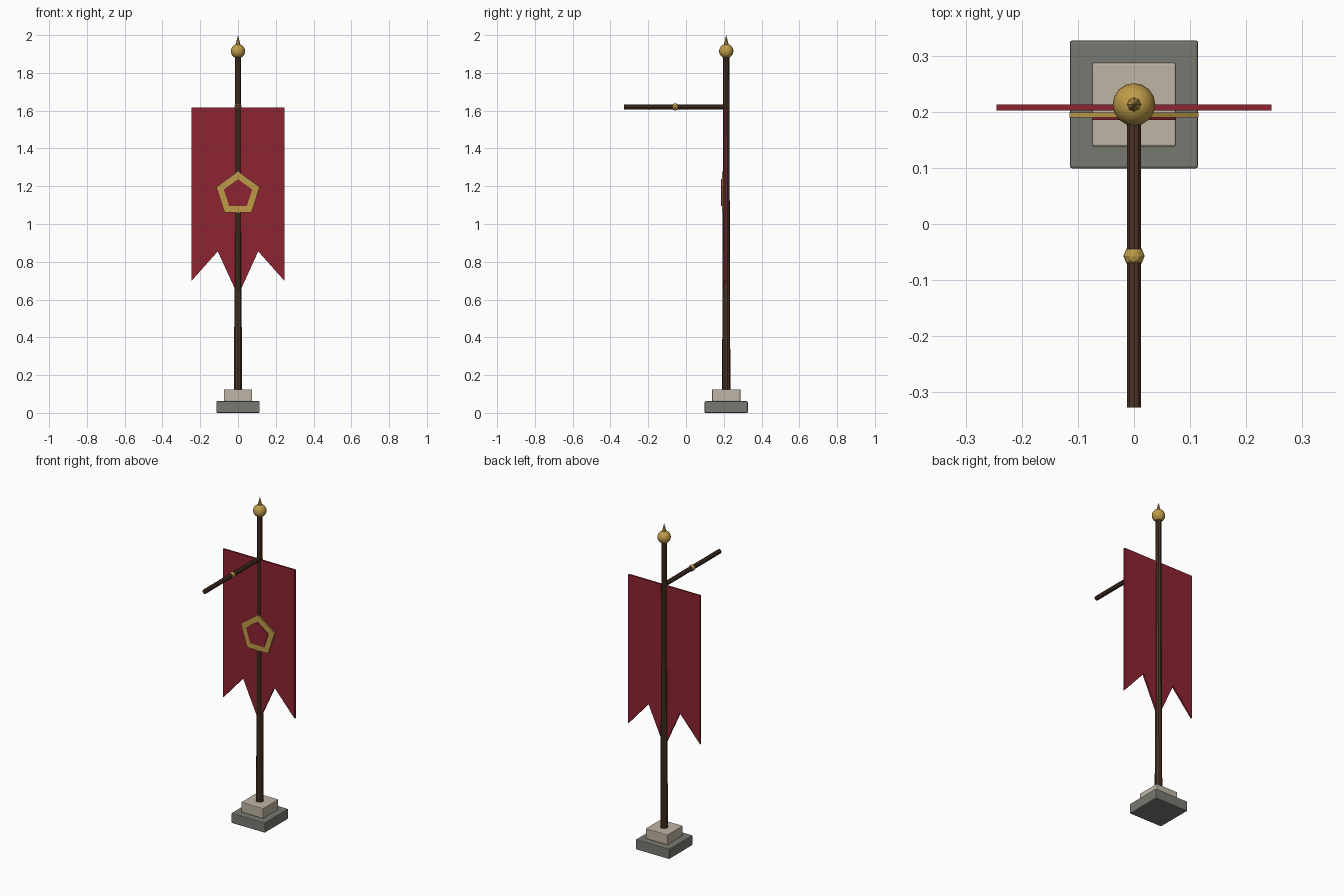
import bpy, bmesh, math
from mathutils import Vector, Matrix

if "Cube" in bpy.data.objects:
    bpy.data.objects.remove(bpy.data.objects["Cube"])

POLE_Y = 0.213


def mat(name, rgb):
    m = bpy.data.materials.new(name)
    m.diffuse_color = (*rgb, 1)
    m.use_nodes = True
    m.node_tree.nodes["Principled BSDF"].inputs["Base Color"].default_value = m.diffuse_color
    return m


RED = mat("red cloth", (0.27, 0.017, 0.031))
GOLD = mat("gold", (0.52, 0.33, 0.065))
WOOD = mat("dark wood", (0.075, 0.036, 0.019))
STONE = mat("grey stone", (0.19, 0.19, 0.17))
PALE = mat("pale stone", (0.52, 0.46, 0.37))


def finish(bm, name, material, smooth=False):
    bmesh.ops.recalc_face_normals(bm, faces=bm.faces)
    me = bpy.data.meshes.new(name)
    bm.to_mesh(me)
    bm.free()
    me.materials.append(material)
    me.polygons.foreach_set("use_smooth", [smooth] * len(me.polygons))
    ob = bpy.data.objects.new(name, me)
    bpy.context.collection.objects.link(ob)
    return ob


def block(name, width, z0, z1, material):
    bm = bmesh.new()
    bmesh.ops.create_cube(bm, size=1)
    bmesh.ops.scale(bm, vec=(width, width, z1 - z0), verts=bm.verts)
    bmesh.ops.translate(bm, vec=(0, POLE_Y, (z0 + z1) / 2), verts=bm.verts)
    bmesh.ops.bevel(bm, geom=bm.edges[:], offset=0.004, segments=2,
                    affect='EDGES', profile=0.5)
    return finish(bm, name, material)


def rod(name, start, end, r1, r2, sides, material):
    a, b = Vector(start), Vector(end)
    bm = bmesh.new()
    bmesh.ops.create_cone(bm, cap_ends=True, segments=sides, radius1=r1,
                          radius2=r2, depth=(b - a).length)
    turn = (b - a).to_track_quat('Z', 'Y').to_matrix().to_4x4()
    bm.transform(Matrix.Translation((a + b) / 2) @ turn)
    return finish(bm, name, material)


def ball(name, centre, radius, segs, rings, smooth):
    bm = bmesh.new()
    bmesh.ops.create_uvsphere(bm, u_segments=segs, v_segments=rings, radius=radius)
    bmesh.ops.translate(bm, vec=centre, verts=bm.verts)
    return finish(bm, name, GOLD, smooth)


def slab(name, points, y0, y1, material):
    """Extrude an x-z outline from y0 to y1."""
    bm = bmesh.new()
    face = bm.faces.new([bm.verts.new((x, y0, z)) for x, z in points])
    new = bmesh.ops.extrude_face_region(bm, geom=[face])["geom"]
    bmesh.ops.translate(bm, vec=(0, y1 - y0, 0),
                        verts=[v for v in new if isinstance(v, bmesh.types.BMVert)])
    return finish(bm, name, material)


def pentagon(r, z):
    return [(r * math.sin(math.tau * i / 5), z + r * math.cos(math.tau * i / 5))
            for i in range(5)]


# Stepped stone base
block("base_lower", 0.228, 0, 0.062, STONE)
block("base_upper", 0.15, 0.062, 0.125, PALE)

# Tapered pole with ball and spike finial
rod("pole", (0, POLE_Y, 0.12), (0, POLE_Y, 1.9), 0.022, 0.016, 10, WOOD)
ball("finial_ball", (0, POLE_Y, 1.915), 0.038, 16, 10, True)
rod("finial_spike", (0, POLE_Y, 1.94), (0, POLE_Y, 2.0), 0.015, 0, 8, GOLD)

# Arm reaching forward with a small bead
rod("arm", (0, POLE_Y, 1.62), (0, -0.327, 1.62), 0.0135, 0.0135, 10, WOOD)
ball("arm_bead", (0, -0.057, 1.62), 0.019, 8, 6, False)

# Swallow-tailed banner
half = [(0.107, 0.855), (0.245, 0.70), (0.245, 1.617)]
outline = [(0, 0.62)] + half + [(-x, z) for x, z in reversed(half)]
slab("banner", outline, 0.202, 0.213, RED)

# Pentagon emblem: gold ring around a red plate
EMBLEM_Z = 1.158
slab("emblem_centre", pentagon(0.079, EMBLEM_Z), 0.185, 0.194, RED)
bm = bmesh.new()
loops = [[bm.verts.new((x, y, z)) for x, z in pentagon(r, EMBLEM_Z)]
         for r, y in ((0.121, 0.19), (0.121, 0.199), (0.078, 0.199), (0.078, 0.19))]
for k in range(4):
    a, b = loops[k], loops[(k + 1) % 4]
    for i in range(5):
        j = (i + 1) % 5
        bm.faces.new((a[i], a[j], b[j], b[i]))
finish(bm, "emblem_ring", GOLD)
